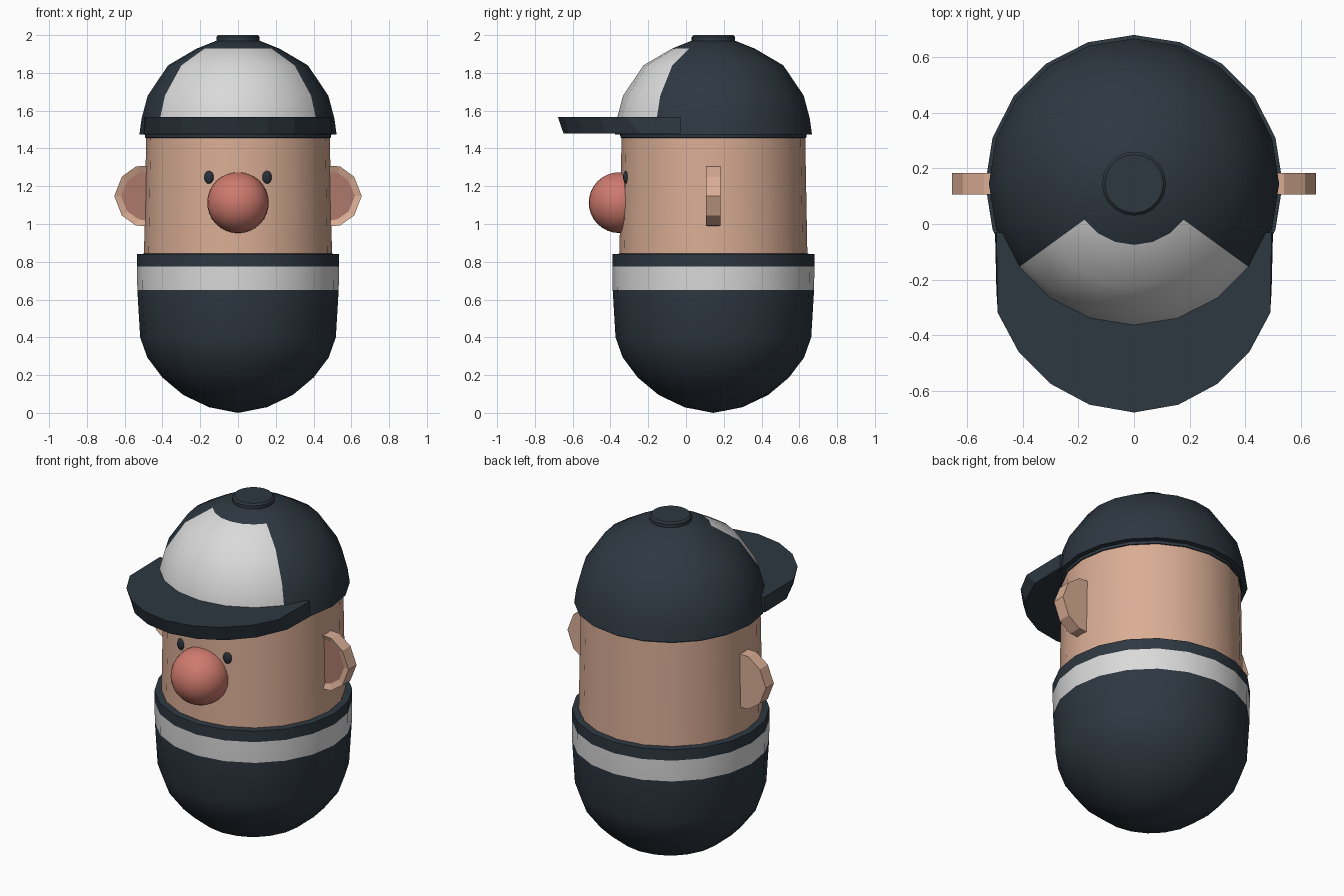
import bpy, bmesh, math

if "Cube" in bpy.data.objects:
    bpy.data.objects.remove(bpy.data.objects["Cube"])

CY = 0.145      # body axis lies behind the origin because of the brim
SIDES = 20

def material(name, rgb):
    m = bpy.data.materials.new(name)
    m.diffuse_color = (*rgb, 1)
    m.use_nodes = True
    m.node_tree.nodes["Principled BSDF"].inputs["Base Color"].default_value = m.diffuse_color
    return m

NAVY = material("dark navy", (0.027, 0.039, 0.053))
WHITE = material("white", (0.70, 0.70, 0.70))
SKIN = material("skin", (0.70, 0.42, 0.30))
NOSE = material("nose red", (0.62, 0.195, 0.155))
INNER = material("inner ear", (0.42, 0.19, 0.145))
EYE = material("eye dark", (0.022, 0.03, 0.042))

def finish(name, bm, mats, smooth=35):
    bmesh.ops.recalc_face_normals(bm, faces=bm.faces)
    me = bpy.data.meshes.new(name)
    bm.to_mesh(me)
    bm.free()
    ob = bpy.data.objects.new(name, me)
    bpy.context.collection.objects.link(ob)
    for m in mats:
        me.materials.append(m)
    if smooth:
        bpy.ops.object.select_all(action='DESELECT')
        bpy.context.view_layer.objects.active = ob
        ob.select_set(True)
        bpy.ops.object.shade_smooth_by_angle(angle=math.radians(smooth))
    return ob

def revolve(name, profile, mats, rule=lambda ring, seg: 0, sides=SIDES):
    """Spin an (r, z) profile round the body axis; segment 0 starts at the front."""
    bm = bmesh.new()
    rings = []
    for r, z in profile:
        if r == 0:
            rings.append([bm.verts.new((0, CY, z))] * sides)
        else:
            angles = [2 * math.pi * j / sides for j in range(sides)]
            rings.append([bm.verts.new((r * math.sin(a), CY - r * math.cos(a), z)) for a in angles])
    for i in range(len(rings) - 1):
        lo, hi = rings[i], rings[i + 1]
        for j in range(sides):
            k = (j + 1) % sides
            loop = list(dict.fromkeys((lo[j], lo[k], hi[k], hi[j])))
            bm.faces.new(loop).material_index = rule(i, j)
    return finish(name, bm, mats)

def ellipsoid(name, centre, radii, mat, seg=20):
    bm = bmesh.new()
    bmesh.ops.create_uvsphere(bm, u_segments=seg, v_segments=seg // 2 + 2, radius=1)
    for v in bm.verts:
        v.co = [c + r * p for c, r, p in zip(centre, radii, v.co)]
    return finish(name, bm, [mat], 60)

# Rounded body with a white band under the collar
revolve("body", [(0, 0), (0.153, 0.03), (0.29, 0.095), (0.40, 0.187), (0.48, 0.293),
                 (0.518, 0.40), (0.533, 0.65), (0.535, 0.775), (0.535, 0.84), (0.47, 0.845)],
        [NAVY, WHITE], lambda i, j: 1 if i == 6 else 0)

# Slightly tapered head
revolve("head", [(0.498, 0.82), (0.486, 1.47)], [SKIN])

# Cap dome with white front panel, and its button
revolve("cap_dome", [(0.48, 1.455), (0.492, 1.457), (0.494, 1.473), (0.522, 1.475), (0.51, 1.56),
                     (0.478, 1.68), (0.37, 1.84), (0.22, 1.928), (0.11, 1.972), (0, 1.98)],
        [NAVY, WHITE], lambda i, j: 1 if i in (4, 5, 6) and (j < 3 or j > 16) else 0)
revolve("cap_button", [(0.115, 1.95), (0.115, 1.99), (0.105, 2.0), (0, 2.0)], [NAVY])

# Brim: rounded plate whose underside is set back
def outline(half):
    return half + [(-x, y) for x, y in reversed(half) if x > 0]

top = outline([(0.495, -0.03), (0.49, -0.32), (0.415, -0.46), (0.30, -0.575), (0.16, -0.65), (0, -0.678)])
low = outline([(0.50, -0.03), (0.495, -0.24), (0.415, -0.42), (0.30, -0.545), (0.16, -0.62), (0, -0.648)])
bm = bmesh.new()
up = [bm.verts.new((x, y, 1.566)) for x, y in top]
dn = [bm.verts.new((x, y, 1.478)) for x, y in low]
bm.faces.new(up)
bm.faces.new(dn[::-1])
for i in range(len(up)):
    k = (i + 1) % len(up)
    bm.faces.new((up[i], dn[i], dn[k], up[k]))
finish("cap_brim", bm, [NAVY], 0)

# Nose
ellipsoid("nose", (0, -0.352, 1.113), (0.163, 0.163, 0.161), NOSE, 28)

for side, s in (("left", -1), ("right", 1)):
    # Eye
    ellipsoid(side + "_eye", (s * 0.152, -0.317, 1.247), (0.027, 0.016, 0.035), EYE, 12)
    # Ear: faceted half disc with a sunken coloured front
    bm = bmesh.new()
    pts = [(0.44, 1.31), (0.54, 1.305), (0.615, 1.25), (0.655, 1.148),
           (0.615, 1.045), (0.54, 0.992), (0.44, 0.985)]
    front = bm.faces.new([bm.verts.new((s * x, CY - 0.038, z)) for x, z in pts][::s])
    back = bmesh.ops.extrude_face_region(bm, geom=[front])["geom"]
    for v in back:
        if isinstance(v, bmesh.types.BMVert):
            v.co.y += 0.076
    # keep one front face for the inset
    faces = [f for f in bm.faces if all(abs(v.co.y - CY + 0.038) < 1e-5 for v in f.verts)]
    if not faces:
        edge = [v for v in bm.verts if v.co.y < CY]
        faces = [bmesh.ops.contextual_create(bm, geom=edge)["faces"][0]]
    bmesh.ops.recalc_face_normals(bm, faces=bm.faces)
    bmesh.ops.inset_region(bm, faces=faces, thickness=0.036, depth=-0.012)
    faces[0].material_index = 1
    finish(side + "_ear", bm, [SKIN, INNER], 0)
